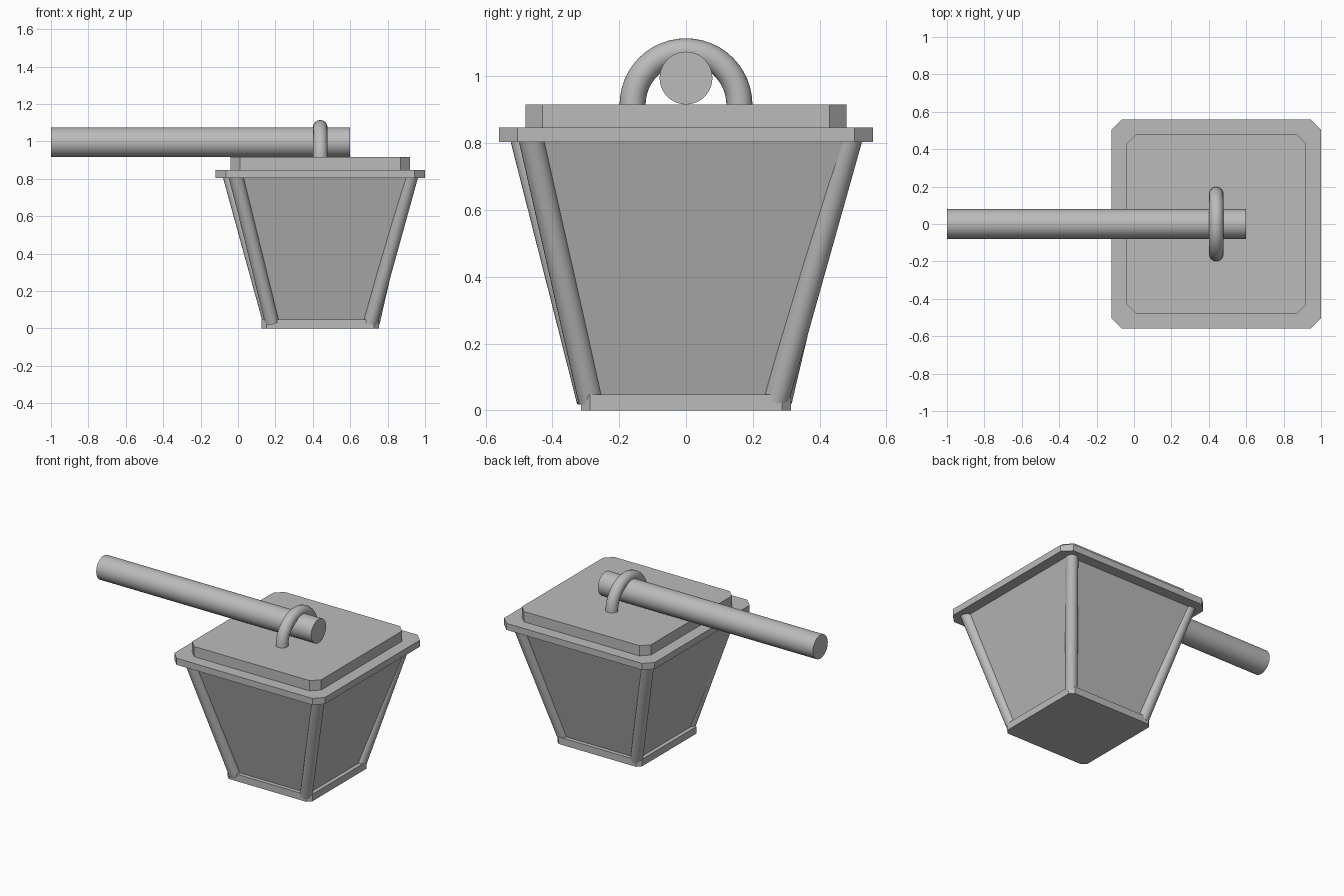
import bpy, bmesh, math
from mathutils import Vector

if "Cube" in bpy.data.objects:
    bpy.data.objects.remove(bpy.data.objects["Cube"])

CX = 0.44  # lantern centre along x

grey = bpy.data.materials.new("plain grey")
grey.diffuse_color = (0.5, 0.5, 0.5, 1)
grey.use_nodes = True
grey.node_tree.nodes["Principled BSDF"].inputs["Base Color"].default_value = grey.diffuse_color


def finish(name, bm, smooth=False):
    bmesh.ops.recalc_face_normals(bm, faces=bm.faces[:])
    me = bpy.data.meshes.new(name)
    bm.to_mesh(me)
    bm.free()
    ob = bpy.data.objects.new(name, me)
    bpy.context.collection.objects.link(ob)
    me.materials.append(grey)
    if smooth:
        bpy.ops.object.select_all(action='DESELECT')
        ob.select_set(True)
        bpy.context.view_layer.objects.active = ob
        bpy.ops.object.shade_smooth_by_angle(angle=math.radians(40))
    return ob


def outline(half, cut):
    # square with cut corners, counter-clockwise
    pts = []
    for sx, sy, flip in ((1, -1, 0), (1, 1, 1), (-1, 1, 0), (-1, -1, 1)):
        pair = [(sx * (half - cut), sy * half), (sx * half, sy * (half - cut))]
        pts += pair[::-1] if flip else pair
    return pts


def slab(name, half0, half1, cut, z0, z1):
    bm = bmesh.new()
    low = [bm.verts.new((CX + x, y, z0)) for x, y in outline(half0, cut)]
    top = [bm.verts.new((CX + x, y, z1)) for x, y in outline(half1, cut)]
    bm.faces.new(low[::-1])
    bm.faces.new(top)
    n = len(low)
    for i in range(n):
        j = (i + 1) % n
        bm.faces.new((low[i], low[j], top[j], top[i]))
    return finish(name, bm)


def rod(name, a, b, r, sides):
    a, b = Vector(a), Vector(b)
    bm = bmesh.new()
    bmesh.ops.create_cone(bm, cap_ends=True, segments=sides, radius1=r,
                          radius2=r, depth=(b - a).length)
    bm.transform((b - a).to_track_quat('Z', 'Y').to_matrix().to_4x4())
    bmesh.ops.translate(bm, verts=bm.verts[:], vec=(a + b) / 2)
    return finish(name, bm, True)


# Base, tapered panes, and two-step lid
slab("base", 0.315, 0.315, 0.027, 0, 0.047)
slab("lantern_panes", 0.285, 0.492, 0.004, 0.035, 0.81)
slab("lid_rim", 0.56, 0.56, 0.055, 0.803, 0.847)
slab("lid_top", 0.48, 0.48, 0.05, 0.847, 0.916)

# Four leaning corner posts
posts = {
    "front_right_post": ((0.268, -0.285), (0.487, -0.465)),
    "back_right_post": ((0.28, 0.27), (0.46, 0.492)),
    "back_left_post": ((-0.268, 0.28), (-0.485, 0.465)),
    "front_left_post": ((-0.258, -0.29), (-0.452, -0.49)),
}
for name, (lo, hi) in posts.items():
    rod(name, (CX + lo[0], lo[1], 0.03), (CX + hi[0], hi[1], 0.82), 0.038, 20)

# Carrying pole
rod("carrying_pole", (-1, 0, 0.995), (0.6, 0, 0.995), 0.079, 40)

# Half ring that hangs the lantern from the pole
bm = bmesh.new()
steps, sides, R, r = 24, 16, 0.16, 0.039
rings = []
for i in range(steps + 1):
    a = math.pi * i / steps
    ring = []
    for k in range(sides):
        t = 2 * math.pi * k / sides
        d = R + r * math.cos(t)
        ring.append(bm.verts.new((CX + r * math.sin(t), d * math.cos(a),
                                  0.915 + d * math.sin(a))))
    rings.append(ring)
for p, q in zip(rings, rings[1:]):
    for k in range(sides):
        m = (k + 1) % sides
        bm.faces.new((p[k], p[m], q[m], q[k]))
bm.faces.new(rings[0])
bm.faces.new(rings[-1][::-1])
finish("hanging_ring", bm, True)
